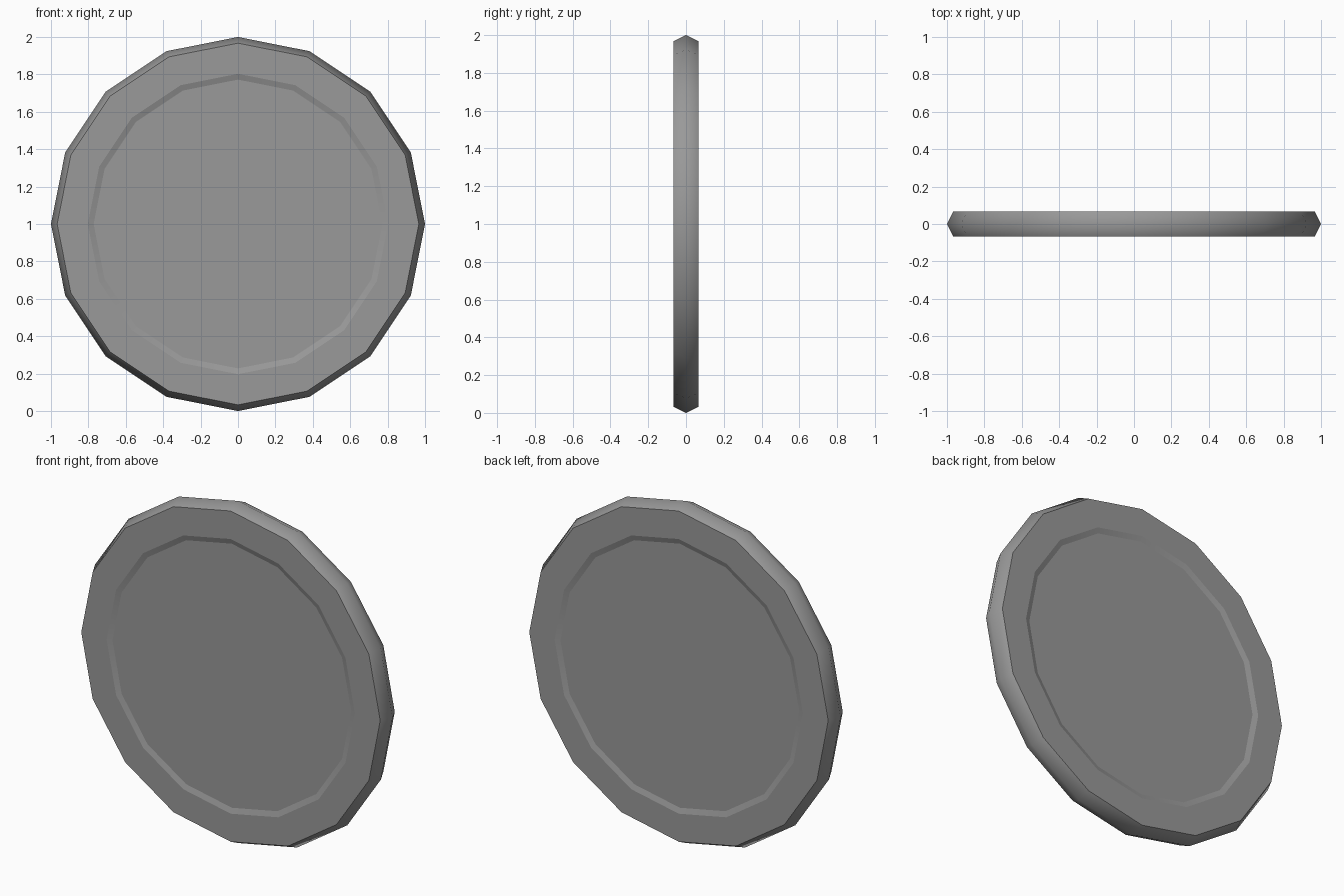
import bpy, bmesh
from math import sin, cos, tau

if "Cube" in bpy.data.objects:
    bpy.data.objects.remove(bpy.data.objects["Cube"])

SIDES = 16
# half profile (radius, y) from front recess, round the rim, to back recess
FRONT = [(0.772, -0.057), (0.803, -0.067), (0.967, -0.067)]
PROFILE = FRONT + [(1.0, 0.0)] + [(r, -y) for r, y in reversed(FRONT)]
RIM = 3  # index of the outermost ring, the only smooth crease

bm = bmesh.new()

# rings of the disc
rings = [[bm.verts.new((r * sin(tau * i / SIDES), y, 1 + r * cos(tau * i / SIDES)))
          for i in range(SIDES)] for r, y in PROFILE]

# bands between rings
for a, b in zip(rings, rings[1:]):
    for i in range(SIDES):
        j = (i + 1) % SIDES
        bm.faces.new((a[i], a[j], b[j], b[i]))

# recessed centre panels
bm.faces.new(rings[0])
bm.faces.new(rings[-1])
bmesh.ops.recalc_face_normals(bm, faces=bm.faces)

# smooth around the rim, crisp edges everywhere else
for f in bm.faces:
    f.smooth = True
for k, ring in enumerate(rings):
    if k != RIM:
        for i in range(SIDES):
            bm.edges.get((ring[i], ring[(i + 1) % SIDES])).smooth = False

mesh = bpy.data.meshes.new("round_disc")
bm.to_mesh(mesh)
bm.free()

# dark grey finish
grey = bpy.data.materials.new("dark_grey")
grey.diffuse_color = (0.32, 0.32, 0.32, 1)
grey.use_nodes = True
grey.node_tree.nodes["Principled BSDF"].inputs["Base Color"].default_value = grey.diffuse_color
mesh.materials.append(grey)
bpy.context.collection.objects.link(bpy.data.objects.new("round_disc", mesh))
